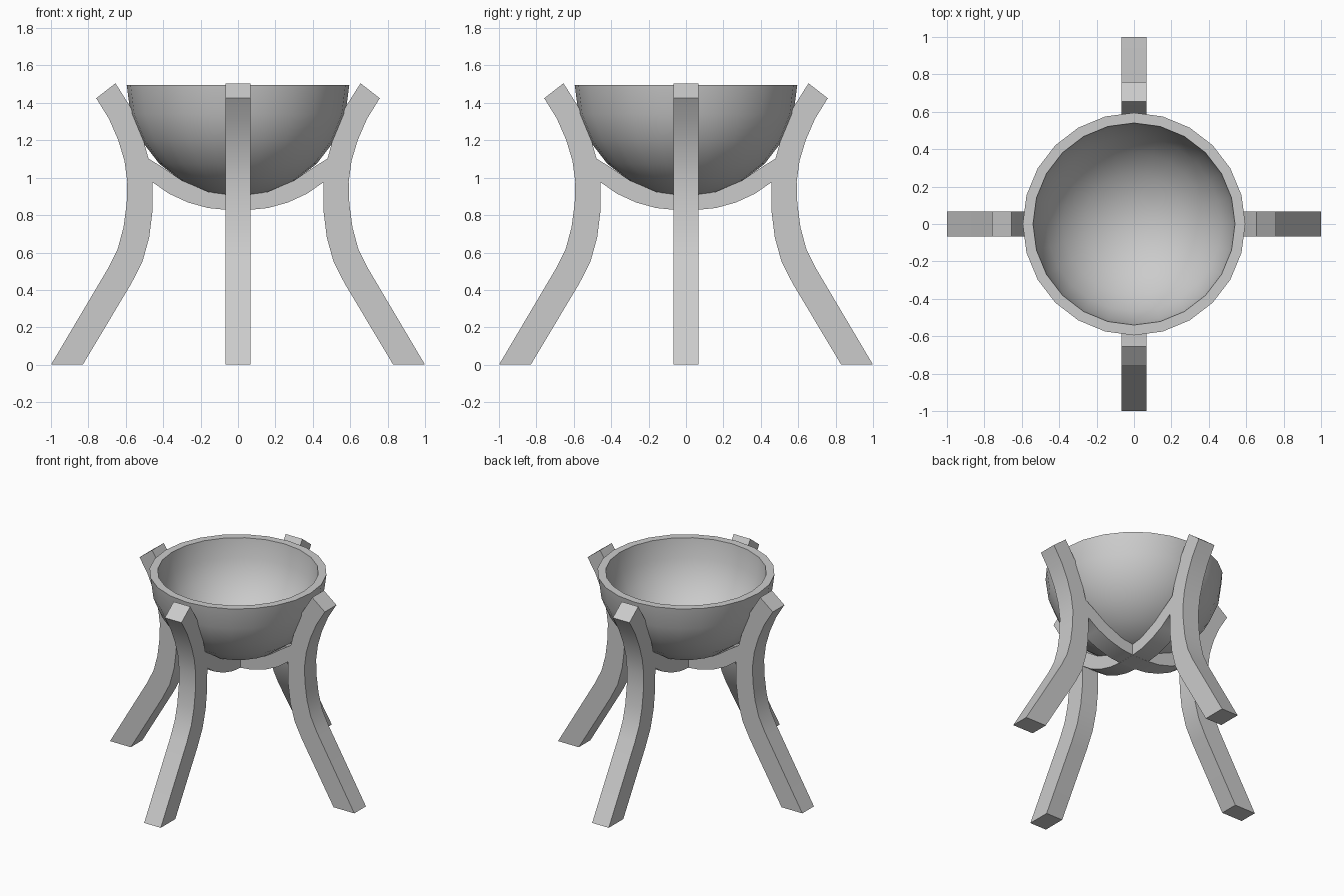
import bpy, bmesh, math
from mathutils import Matrix

if "Cube" in bpy.data.objects:
    bpy.data.objects.remove(bpy.data.objects["Cube"])

HALF = 0.068  # half thickness of the timber parts


def finish(name, bm, angle=30):
    bmesh.ops.recalc_face_normals(bm, faces=bm.faces)
    me = bpy.data.meshes.new(name)
    bm.to_mesh(me)
    bm.free()
    ob = bpy.data.objects.new(name, me)
    bpy.context.collection.objects.link(ob)
    bpy.ops.object.select_all(action='DESELECT')
    ob.select_set(True)
    bpy.context.view_layer.objects.active = ob
    bpy.ops.object.shade_smooth_by_angle(angle=math.radians(angle))
    return ob


def strip(name, side_a, side_b, turn):
    """Solid bar between two matching x-z edge curves, turned about z."""
    bm = bmesh.new()
    rings = []
    for (ax, az), (bx, bz) in zip(side_a, side_b):
        rings.append([bm.verts.new(p) for p in (
            (ax, -HALF, az), (bx, -HALF, bz), (bx, HALF, bz), (ax, HALF, az))])
    for r, s in zip(rings, rings[1:]):
        for i in range(4):
            j = (i + 1) % 4
            bm.faces.new((r[i], r[j], s[j], s[i]))
    bm.faces.new(rings[0])
    bm.faces.new(rings[-1])
    bm.transform(Matrix.Rotation(turn, 4, 'Z'))
    return finish(name, bm)


# Bowl: hollow hemisphere with a flat rim
SEG, STEPS, RIM_Z = 24, 6, 1.495
bm = bmesh.new()
profile = [(r * math.cos(a), RIM_Z - r * math.sin(a))
           for r, order in ((0.595, range(STEPS, -1, -1)), (0.54, range(STEPS + 1)))
           for a in (k * math.pi / 2 / STEPS for k in order)]
verts = [bm.verts.new((max(x, 0), 0, z)) for x, z in profile]
edges = [bm.edges.new(p) for p in zip(verts, verts[1:])]
bmesh.ops.spin(bm, geom=verts + edges, cent=(0, 0, 0), axis=(0, 0, 1),
               angle=math.tau, steps=SEG, use_merge=True)
bmesh.ops.remove_doubles(bm, verts=bm.verts, dist=0.0005)
finish("bowl", bm)

# Legs: four curved splayed posts
outer = [(1.0, 0), (0.695, 0.515), (0.643, 0.62), (0.612, 0.735), (0.595, 0.865),
         (0.592, 0.98), (0.607, 1.09), (0.64, 1.2), (0.69, 1.315), (0.758, 1.425)]
inner = [(0.83, 0), (0.57, 0.435), (0.511, 0.55), (0.475, 0.68), (0.458, 0.815),
         (0.456, 0.975), (0.478, 1.1), (0.515, 1.235), (0.57, 1.37), (0.655, 1.505)]
for k in range(4):
    strip(f"leg_{k + 1}", outer, inner, k * math.pi / 2)

# Cradle: two crossed curved bars under the bowl
low = [(0.50, 0.94), (0.456, 0.975), (0.37, 0.915), (0.268, 0.868), (0.16, 0.838), (0.06, 0.828)]
top = [(0.53, 1.08), (0.475, 1.1), (0.41, 1.06), (0.30, 0.985), (0.16, 0.925), (0.06, 0.91)]
low[0] = (0.53, 0.985)


def mirrored(pts):
    return pts + [(-x, z) for x, z in reversed(pts)]


for name, turn in (("cradle_bar_x", 0), ("cradle_bar_y", math.pi / 2)):
    strip(name, mirrored(low), mirrored(top), turn)
